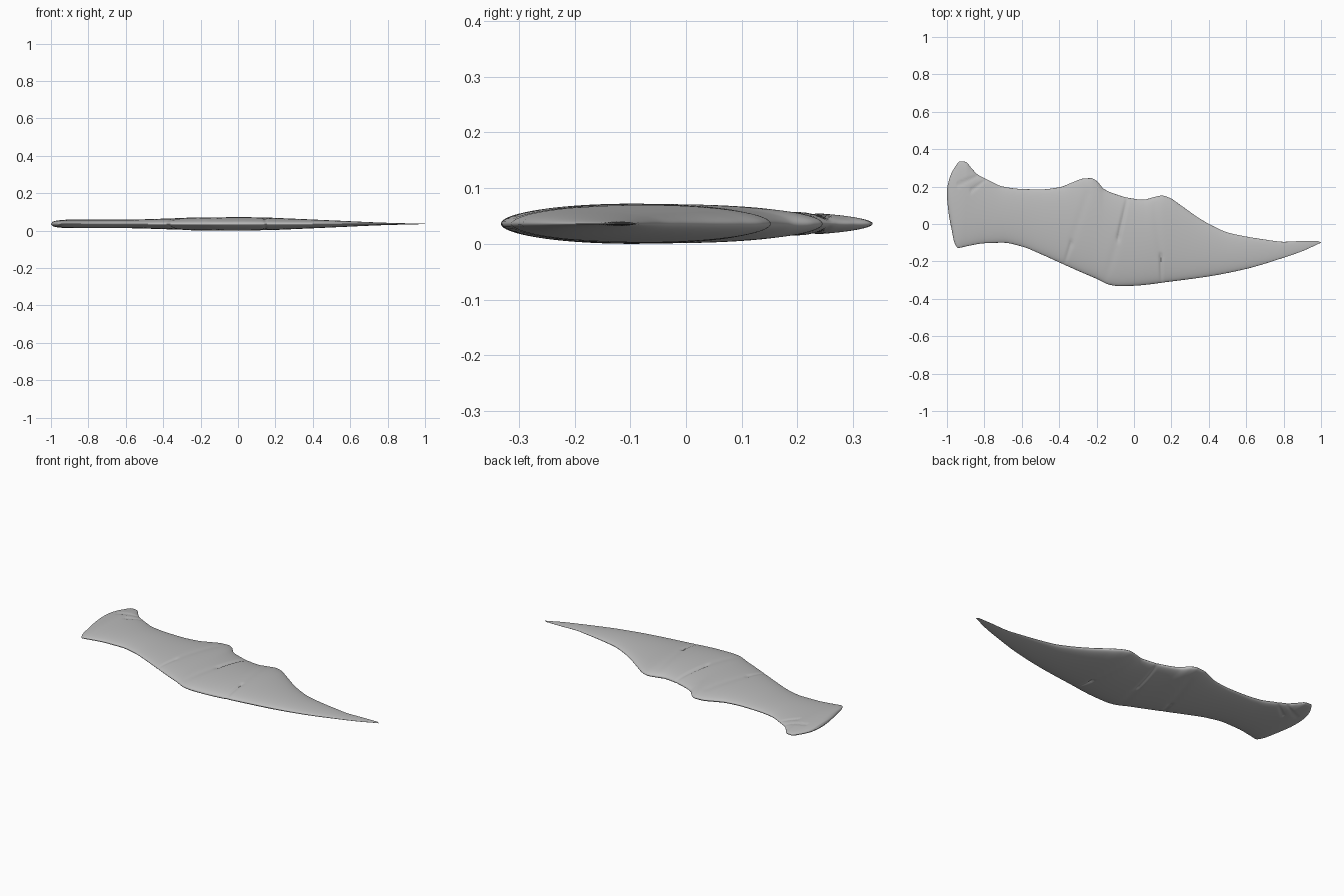
import bpy
import bmesh
import math
from mathutils import Vector

default_cube = bpy.data.objects.get("Cube")
if default_cube:
    bpy.data.objects.remove(default_cube, do_unlink=True)

# Outline of the blade seen from above: back edge, front edge, half thickness
BACK_EDGE = [
    (-1, .19), (-.985, .25), (-.96, .3), (-.93, .335), (-.9, .332), (-.87, .3),
    (-.84, .268), (-.78, .235), (-.7, .2), (-.6, .187), (-.5, .185), (-.4, .196),
    (-.33, .222), (-.27, .243), (-.23, .245), (-.2, .23), (-.16, .187), (-.1, .16),
    (-.03, .14), (.05, .13), (.1, .142), (.15, .152), (.19, .14), (.25, .1),
    (.35, .03), (.42, -.01), (.5, -.045), (.6, -.067), (.7, -.083), (.8, -.095),
    (.9, -.091), (.98, -.09), (1, -.1)]
FRONT_EDGE = [
    (-1, .14), (-.99, .05), (-.975, -.03), (-.96, -.1), (-.94, -.128), (-.9, -.12),
    (-.8, -.103), (-.7, -.1), (-.6, -.12), (-.5, -.16), (-.4, -.205), (-.3, -.25),
    (-.2, -.293), (-.13, -.325), (-.08, -.332), (0, -.33), (.2, -.307), (.4, -.28),
    (.6, -.24), (.8, -.18), (.9, -.145), (1, -.1)]
HALF_THICKNESS = [
    (-1, 0), (-.99, .012), (-.96, .019), (-.9, .023), (-.75, .023), (-.6, .023),
    (-.4, .028), (-.2, .035), (0, .036), (.12, .035), (.25, .03), (.5, .019),
    (.8, .006), (1, .001)]

# Creases: start, end, width, relative depth
CREASES = [
    ((-.035, .14), (-.085, -.08), .009, .22),
    ((-.085, -.08), (-.15, -.29), .02, .05),
    ((-.375, -.225), (-.335, -.1), .009, .2),
    ((-.335, -.1), (-.25, .16), .02, .05),
    ((.147, -.32), (.143, -.17), .008, .22),
    ((.143, -.17), (.11, .1), .02, .05),
    ((-.87, .18), (-.78, .245), .008, .25),
    ((-.94, .21), (-.82, .265), .008, .25)]

ROWS, RING = 500, 96


def curve_value(points, x):
    """Smooth interpolation that never overshoots the given points."""
    def slope(i):
        (x0, y0), (x1, y1) = points[i], points[i + 1]
        return (y1 - y0) / (x1 - x0)

    def tangent(i):
        if i == 0:
            return slope(0)
        if i == len(points) - 1:
            return slope(i - 1)
        before, after = slope(i - 1), slope(i)
        if before * after <= 0:
            return 0
        return 2 * before * after / (before + after)

    i = 0
    while i < len(points) - 2 and x > points[i + 1][0]:
        i += 1
    (x0, y0), (x1, y1) = points[i], points[i + 1]
    span = x1 - x0
    t = (x - x0) / span
    rise = t * t * (3 - 2 * t)
    ease_in = t * (1 - t) ** 2
    ease_out = t * t * (t - 1)
    return (y0 + (y1 - y0) * rise
            + span * (tangent(i) * ease_in + tangent(i + 1) * ease_out))


def crease_depth(x, y):
    """How much the surface sinks at a place, as a share of the thickness."""
    place = Vector((x, y))
    total = 0
    for start, end, width, depth in CREASES:
        start, end = Vector(start), Vector(end)
        along = end - start
        t = (place - start).dot(along) / along.length_squared
        nearest = start + along * min(max(t, 0), 1)
        distance = (place - nearest).length / width
        if distance < 4:
            total += depth * math.exp(-distance * distance)
    return min(total, .4)


def make_material(name, colour):
    material = bpy.data.materials.new(name)
    material.use_nodes = True
    material.diffuse_color = colour
    shader = material.node_tree.nodes["Principled BSDF"]
    shader.inputs["Base Color"].default_value = colour
    return material


# Loft lens-shaped rings from the broad butt to the pointed tip
bm = bmesh.new()
middle = max(half for _, half in HALF_THICKNESS)
rings = []
for row in range(ROWS + 1):
    x = -math.cos(math.pi * row / ROWS)
    back = curve_value(BACK_EDGE, x)
    front = curve_value(FRONT_EDGE, x)
    half = curve_value(HALF_THICKNESS, x)
    ring = []
    for step in range(RING):
        angle = math.tau * step / RING
        y = (back + front) / 2 + (back - front) / 2 * math.cos(angle)
        z = half * math.sin(angle) * (1 - crease_depth(x, y))
        ring.append(bm.verts.new((x, y, middle + z)))
    rings.append(ring)

for ring, following in zip(rings, rings[1:]):
    for step in range(RING):
        after = (step + 1) % RING
        bm.faces.new((ring[step], ring[after], following[after], following[step]))

# Close both ends where the rings collapse
bmesh.ops.remove_doubles(bm, verts=rings[0] + rings[-1], dist=.00001)
boundary = [edge for edge in bm.edges if edge.is_boundary]
bmesh.ops.holes_fill(bm, edges=boundary, sides=0)
bmesh.ops.recalc_face_normals(bm, faces=bm.faces)

mesh = bpy.data.meshes.new("blade_shard")
bm.to_mesh(mesh)
bm.free()
shard = bpy.data.objects.new("blade_shard", mesh)
bpy.context.collection.objects.link(shard)
mesh.materials.append(make_material("stone grey", (.5, .5, .5, 1)))

# Smooth shading over the whole shard
bpy.ops.object.select_all(action='DESELECT')
shard.select_set(True)
bpy.context.view_layer.objects.active = shard
bpy.ops.object.shade_smooth_by_angle(angle=math.radians(50))
